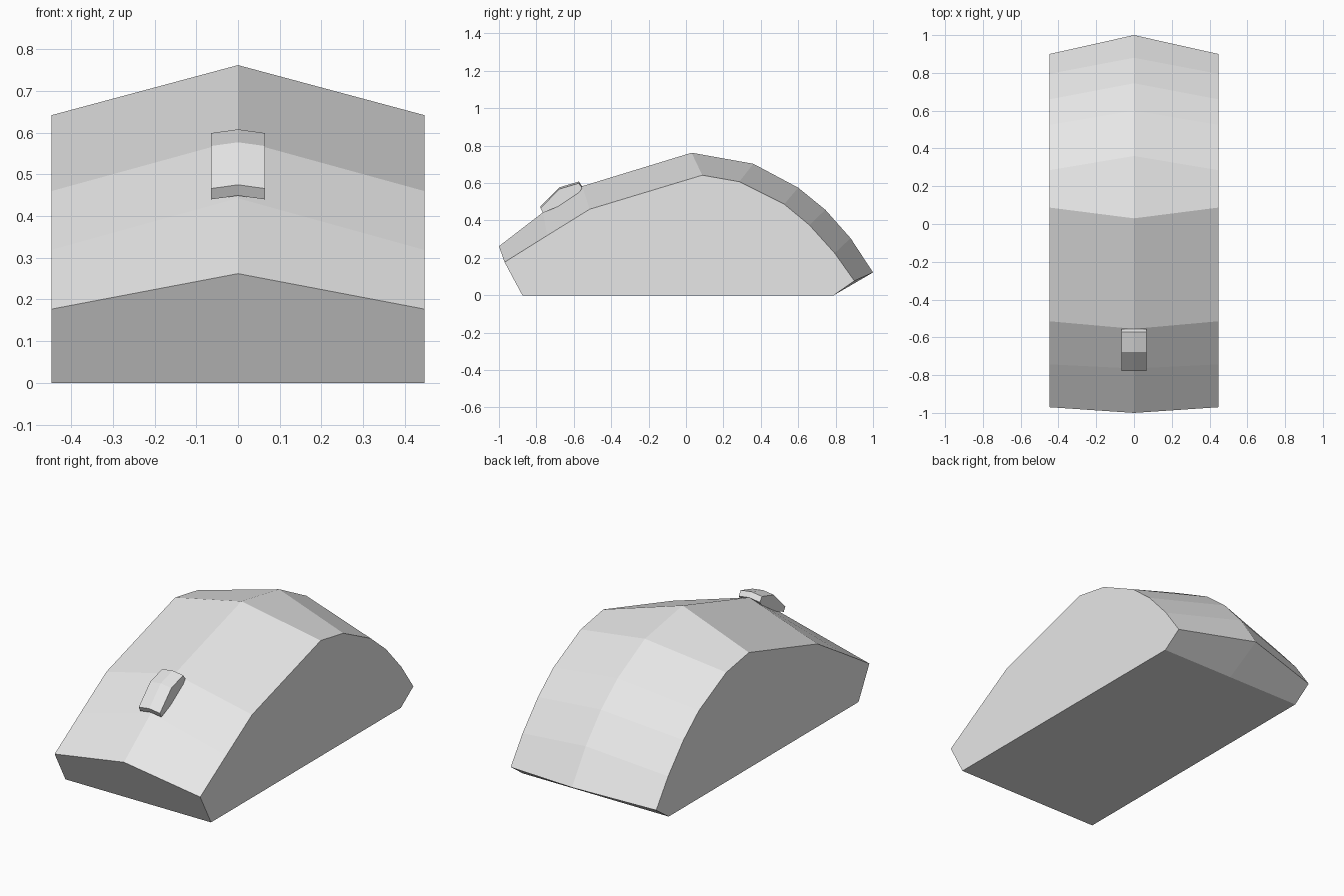
import bpy
import bmesh

cube = bpy.data.objects.get("Cube")
if cube:
    bpy.data.objects.remove(cube, do_unlink=True)

grey = bpy.data.materials.new("light_grey")
grey.use_nodes = True
colour = (0.8, 0.8, 0.8, 1)
grey.diffuse_color = colour
grey.node_tree.nodes["Principled BSDF"].inputs["Base Color"].default_value = colour


def ridged_solid(name, half_width, ridge, edge):
    """Closed loop of (y, z) points: ridge at x = 0, edge at both sides."""
    bm = bmesh.new()
    rows = [[bm.verts.new((x, y, z)) for y, z in loop]
            for x, loop in ((-half_width, edge), (0, ridge), (half_width, edge))]
    count = len(ridge)
    for a, b in zip(rows, rows[1:]):
        for i in range(count):
            j = (i + 1) % count
            bm.faces.new((a[i], a[j], b[j], b[i]))
    bm.faces.new(rows[0])
    bm.faces.new(rows[2][::-1])
    bmesh.ops.recalc_face_normals(bm, faces=bm.faces)
    mesh = bpy.data.meshes.new(name)
    bm.to_mesh(mesh)
    bm.free()
    mesh.materials.append(grey)
    obj = bpy.data.objects.new(name, mesh)
    bpy.context.collection.objects.link(obj)
    return obj


# Arched body, folded along its centre line, flat underneath
body_ridge = [(-.875, 0), (-1, .262), (-.765, .443), (-.555, .583), (.03, .762),
              (.36, .703), (.6, .575), (.745, .457), (.88, .305), (1, .122), (.79, 0)]
body_edge = [(-.875, 0), (-.97, .177), (-.743, .319), (-.515, .46), (.087, .642),
             (.285, .607), (.525, .487), (.66, .375), (.795, .225), (.9, .077), (.79, 0)]
ridged_solid("body", .447, body_ridge, body_edge)

# Scroll wheel, a small faceted hump sunk into the front slope
wheel_ridge = [(-.765, .449), (-.778, .475), (-.677, .577), (-.573, .608),
               (-.555, .582), (-.6, .52)]
wheel_edge = [(y, z - .009) for y, z in wheel_ridge]
ridged_solid("scroll_wheel", .065, wheel_ridge, wheel_edge)
